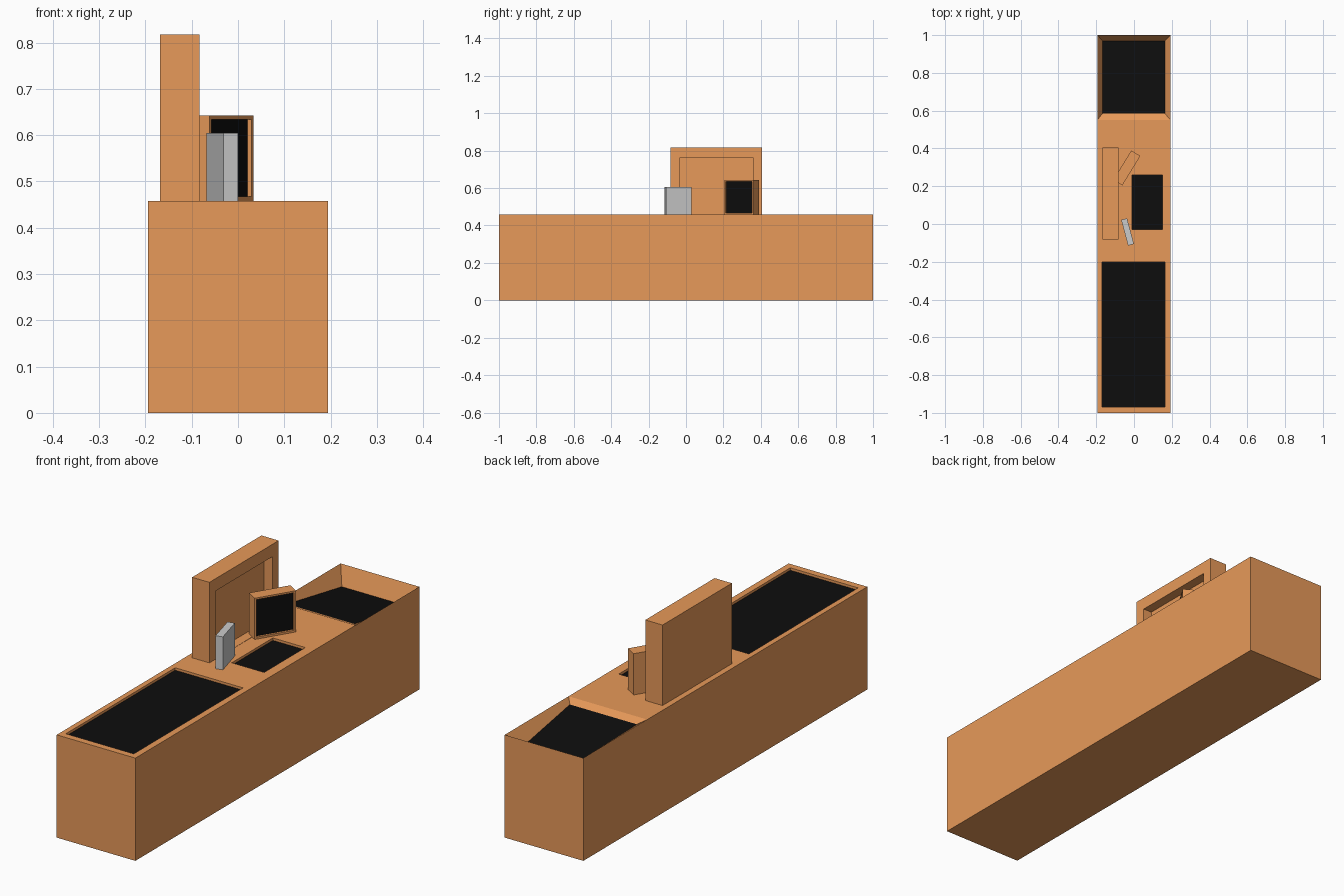
import bpy, bmesh, math
from mathutils import Vector

if "Cube" in bpy.data.objects:
    bpy.data.objects.remove(bpy.data.objects["Cube"])


def material(name, rgb):
    m = bpy.data.materials.new(name)
    m.diffuse_color = (*rgb, 1)
    m.use_nodes = True
    m.node_tree.nodes["Principled BSDF"].inputs["Base Color"].default_value = m.diffuse_color
    return m


WOOD = material("wood", (0.8, 0.32, 0.1))
BLACK = material("black_rubber", (0.004, 0.004, 0.004))
TOP = 0.458


def box(lo, hi):
    """New bmesh box spanning two corners."""
    bm = bmesh.new()
    bmesh.ops.create_cube(bm, size=1)
    lo, hi = Vector(lo), Vector(hi)
    for v in bm.verts:
        v.co = Vector(lo[i] if v.co[i] < 0 else hi[i] for i in range(3))
    bm.normal_update()
    return bm


def face_towards(bm, direction, near=(0, 0, 0)):
    """Face with the given normal closest to a point."""
    faces = [f for f in bm.faces if f.normal.dot(Vector(direction)) > 0.99]
    return min(faces, key=lambda f: (f.calc_center_median() - Vector(near)).length)


def inset_to(bm, face, lo, hi):
    """Inset a face, then fit its inner corners to a rectangle."""
    mid = face.calc_center_bounds()
    bmesh.ops.inset_individual(bm, faces=[face], thickness=0.001)
    for v in face.verts:
        v.co = Vector(lo[i] if v.co[i] < mid[i] else hi[i] for i in range(3))
    bm.normal_update()


def sink(bm, face, lo, hi, offset, slot):
    """Straight-walled recess; offset moves its floor inwards."""
    inset_to(bm, face, lo, hi)
    inset_to(bm, face, Vector(lo) + Vector(offset), Vector(hi) + Vector(offset))
    face.material_index = slot


def finish(name, bm, mats=(), location=(0, 0, 0), turn=0):
    mesh = bpy.data.meshes.new(name)
    bm.to_mesh(mesh)
    bm.free()
    for m in mats:
        mesh.materials.append(m)
    ob = bpy.data.objects.new(name, mesh)
    ob.location = location
    ob.rotation_euler.z = math.radians(turn)
    bpy.context.collection.objects.link(ob)
    return ob


# Counter, split into belt, scanner and bagging bays
bm = box((-0.194, -1, 0), (0.194, 1, TOP))
for y in (-0.12, 0.55):
    bmesh.ops.bisect_plane(bm, geom=bm.verts[:] + bm.edges[:] + bm.faces[:],
                           plane_co=(0, y, 0), plane_no=(0, 1, 0))
bm.normal_update()
up = (0, 0, 1)
# Conveyor belt and scanner plate
sink(bm, face_towards(bm, up, (0, -0.6, TOP)),
     (-0.17, -0.97, TOP), (0.165, -0.2, TOP), (0, 0, -0.011), 1)
sink(bm, face_towards(bm, up, (0, 0.2, TOP)),
     (-0.01, -0.03, TOP), (0.15, 0.26, TOP), (0, 0, -0.011), 1)
# Bagging tray: flared walls, floor falling towards the back
tray = face_towards(bm, up, (0, 0.8, TOP))
inset_to(bm, tray, (-0.167, 0.585, TOP), (0.163, 0.97, TOP))
for v in tray.verts:
    v.co.z = TOP - (0.015 if v.co.y < 0.8 else 0.085)
tray.material_index = 1
finish("counter", bm, (WOOD, BLACK))

# Upright bag stand, hollow on the customer side
bm = box((-0.168, -0.083, TOP), (-0.083, 0.405, 0.817))
sink(bm, face_towards(bm, (1, 0, 0)),
     (-0.083, -0.035, TOP + 0.001), (-0.083, 0.36, 0.762), (-0.042, 0, 0), 0)
finish("stand_panel", bm, (WOOD,))

# Till display, angled
bm = box((-0.091, -0.028, 0), (0.091, 0.028, 0.184))
sink(bm, face_towards(bm, (0, -1, 0)),
     (-0.082, -0.028, 0.009), (0.082, -0.028, 0.176), (0, 0.01, 0), 1)
finish("display", bm, (WOOD, BLACK), (-0.038, 0.297, TOP), 58.5)

# Card reader, angled
finish("card_reader", box((-0.016, -0.0705, 0), (0.016, 0.0705, 0.147)),
       (), (-0.034, -0.042, TOP), 15)
